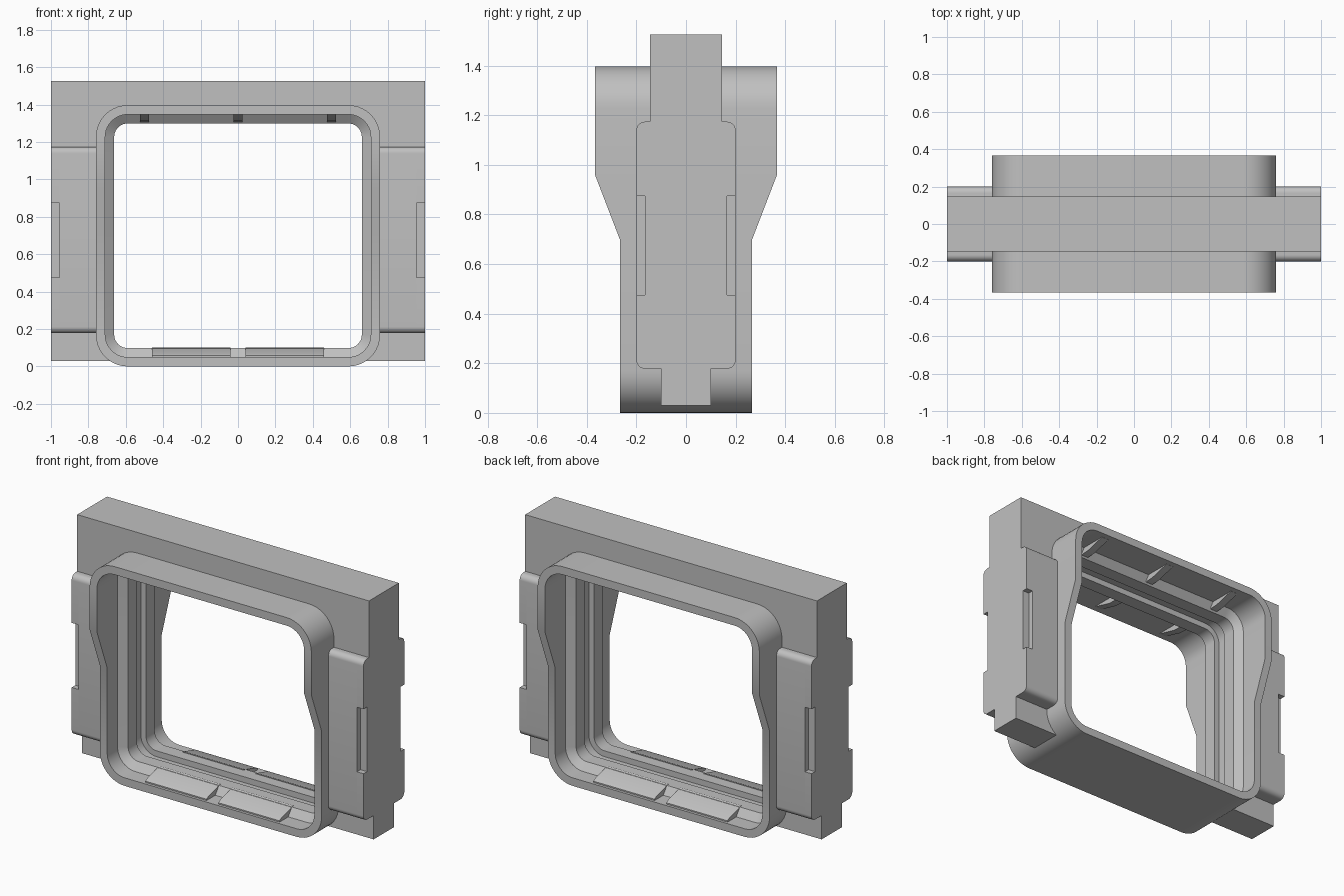
import bpy, bmesh, math

cube = bpy.data.objects.get("Cube")
if cube:
    bpy.data.objects.remove(cube, do_unlink=True)

grey = bpy.data.materials.new("light_grey")
grey.use_nodes = True
grey.diffuse_color = (0.53, 0.53, 0.53, 1)
grey.node_tree.nodes["Principled BSDF"].inputs["Base Color"].default_value = grey.diffuse_color

WIDTH, TOP, RADIUS = 0.76, 1.397, 0.17   # sleeve half width, height, corner radius
LOW, HIGH = 0.70, 0.96                   # heights where the sleeve flares


def finish(name, bm):
    bmesh.ops.recalc_face_normals(bm, faces=bm.faces)
    mesh = bpy.data.meshes.new(name)
    bm.to_mesh(mesh)
    bm.free()
    mesh.materials.append(grey)
    obj = bpy.data.objects.new(name, mesh)
    bpy.context.collection.objects.link(obj)
    bpy.ops.object.select_all(action='DESELECT')
    obj.select_set(True)
    bpy.context.view_layer.objects.active = obj
    bpy.ops.object.shade_smooth_by_angle(angle=math.radians(30))
    return obj


def add_prism(bm, points, start, end, place):
    """Extrude a 2D profile; place(u, v, depth) gives the 3D position."""
    a = [bm.verts.new(place(u, v, start)) for u, v in points]
    b = [bm.verts.new(place(u, v, end)) for u, v in points]
    bm.faces.new(a)
    bm.faces.new(b[::-1])
    for i in range(len(a)):
        j = (i + 1) % len(a)
        bm.faces.new((a[i], b[i], b[j], a[j]))


def along_x(u, v, d):
    return (d, u, v)


def along_y(u, v, d):
    return (u, d, v)


def rounded_rect(x0, x1, z0, z1, r, steps=8):
    """Counter-clockwise outline starting at the lower right corner."""
    corners = ((x1 - r, z0 + r, -90), (x1 - r, z1 - r, 0),
               (x0 + r, z1 - r, 90), (x0 + r, z0 + r, 180))
    pts = []
    for cx, cz, start in corners:
        for i in range(steps + 1):
            a = math.radians(start + 90 * i / steps)
            pts.append((cx + r * math.cos(a), cz + r * math.sin(a)))
    return pts


def ring(inset, steps=10):
    """Sleeve outline, with extra points where the side depth changes."""
    w = WIDTH - inset
    pts = rounded_rect(-w, w, inset, TOP - inset, RADIUS - inset, steps)
    n = steps + 1
    return (pts[:n] + [(w, LOW), (w, HIGH)] + pts[n:3 * n]
            + [(-w, HIGH), (-w, LOW)] + pts[3 * n:])


def rim_depth(z):
    t = min(max((z - LOW) / (HIGH - LOW), 0), 1)
    return 0.267 + 0.1 * t


# Sleeve: flared rims, two inner ridges and a groove between them
front = [(0, None), (0.05, None), (0.05, 0.165), (0.098, 0.13), (0.098, 0.045), (0.062, 0.045)]
section = [(i, y, -1) for i, y in front] + [(i, y, 1) for i, y in reversed(front)]
bm = bmesh.new()
loops = []
for inset, y, side in section:
    loops.append([bm.verts.new((x, side * (rim_depth(z) if y is None else y), z))
                  for x, z in ring(inset)])
for k, loop in enumerate(loops):
    after = loops[(k + 1) % len(loops)]
    for i in range(len(loop)):
        j = (i + 1) % len(loop)
        bm.faces.new((loop[i], loop[j], after[j], after[i]))
finish("sleeve", bm)

# Top bar with end posts, fitted around the sleeve
MID = 0.6
outline = ring(0.025)
arch = [(-1, MID), (-1, 1.525), (1, 1.525), (1, MID), (WIDTH - 0.025, MID)]
arch += [p for p in outline if p[1] > MID] + [(0.025 - WIDTH, MID)]
bm = bmesh.new()
add_prism(bm, arch, -0.146, 0.146, along_y)
finish("top_bar", bm)

for side, label in ((1, "left"), (-1, "right")):
    # Foot below each side block
    curve = [p for p in outline if p[0] > 0.6 and 0.03 < p[1] < MID]
    foot = [(1, MID), (1, 0.03), (0.66, 0.03)] + curve + [(WIDTH - 0.025, MID)]
    bm = bmesh.new()
    add_prism(bm, [(side * x, z) for x, z in foot], -0.1, 0.1, along_y)
    finish(label + "_foot", bm)

    # Side block with rounded ends and notched outer edges
    Y, NOTCH, N0, N1 = 0.2, 0.165, 0.475, 0.875
    body = rounded_rect(-Y, Y, 0.178, 1.174, 0.035)
    half = len(body) // 2
    notched = (body[:half // 2] + [(Y, N0), (NOTCH, N0), (NOTCH, N1), (Y, N1)]
               + body[half // 2:half + half // 2]
               + [(-Y, N1), (-NOTCH, N1), (-NOTCH, N0), (-Y, N0)]
               + body[half + half // 2:])
    bm = bmesh.new()
    add_prism(bm, body, side * 0.735, side * 0.955, along_x)
    add_prism(bm, notched, side * 0.955, side * 1.0, along_x)
    finish(label + "_side_block", bm)

for side, label in ((-1, "front"), (1, "back")):
    # Wedge ribs under the ceiling
    for n, x in enumerate((-0.5, 0, 0.5)):
        rib = [(0.14, 1.36), (0.14, 1.308), (0.2, 1.312), (0.33, 1.346), (0.33, 1.36)]
        bm = bmesh.new()
        add_prism(bm, [(side * y, z) for y, z in rib], x - 0.025, x + 0.025, along_x)
        finish(f"{label}_ceiling_rib_{n + 1}", bm)
    # Ramped floor pads
    for n, x in enumerate((-0.25, 0.25)):
        pad = [(0.115, 0.04), (0.25, 0.04), (0.25, 0.058), (0.235, 0.068), (0.115, 0.101)]
        bm = bmesh.new()
        add_prism(bm, [(side * y, z) for y, z in pad], x - 0.21, x + 0.21, along_x)
        finish(f"{label}_floor_pad_{n + 1}", bm)
